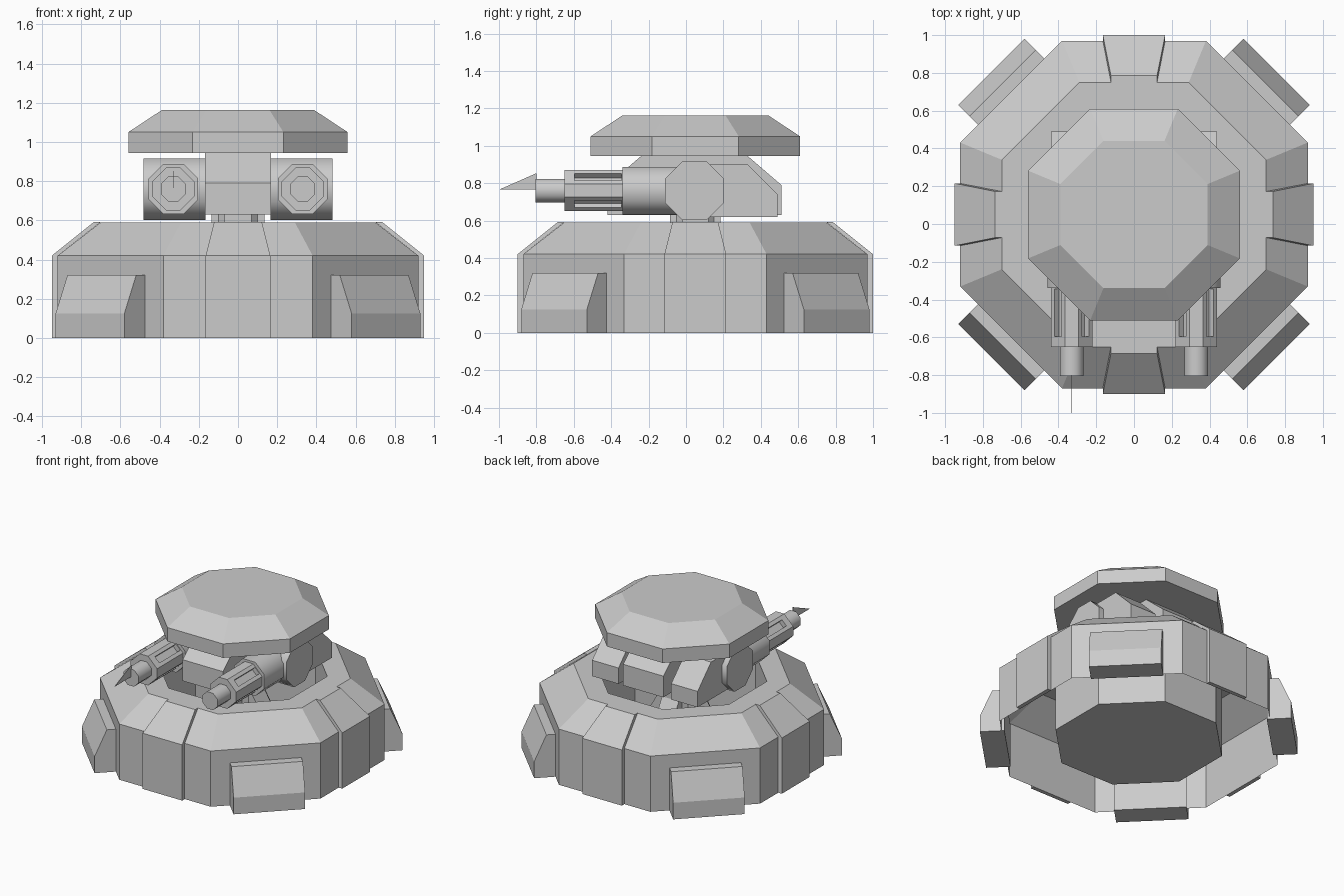
import bpy, bmesh, math
from mathutils import Matrix, Vector

if "Cube" in bpy.data.objects:
    bpy.data.objects.remove(bpy.data.objects["Cube"])

CY = 0.05           # shared centre line of the base and turret
T8 = math.tan(math.pi / 8)


def loft(name, rings, cap_start=True, cap_end=True, smooth=False):
    """Skin a list of equal-length point rings."""
    bm = bmesh.new()
    rows = [[bm.verts.new(p) for p in ring] for ring in rings]
    n = len(rows[0])
    for a, b in zip(rows, rows[1:]):
        for i in range(n):
            j = (i + 1) % n
            bm.faces.new((a[i], a[j], b[j], b[i]))
    if cap_start:
        bm.faces.new(rows[0][::-1])
    if cap_end:
        bm.faces.new(rows[-1])
    if cap_start and cap_end:
        bmesh.ops.recalc_face_normals(bm, faces=bm.faces)
    me = bpy.data.meshes.new(name)
    bm.to_mesh(me)
    bm.free()
    ob = bpy.data.objects.new(name, me)
    bpy.context.collection.objects.link(ob)
    if smooth:
        bpy.ops.object.select_all(action='DESELECT')
        ob.select_set(True)
        bpy.context.view_layer.objects.active = ob
        bpy.ops.object.shade_smooth_by_angle(angle=math.radians(50))
    return ob


def octagon(a, s=None):
    """2D octagon with apothem a and half cardinal side s."""
    s = a * T8 if s is None else s
    return [(a, -s), (a, s), (s, a), (-s, a), (-a, s), (-a, -s), (-s, -a), (s, -a)]


def oct_stack(name, profile, **kw):
    return loft(name, [[(x, y + CY, z) for x, y in octagon(a)] for a, z in profile], **kw)


def side_prism(name, profile, x0, x1, **kw):
    """Extrude a (y, z) profile along x."""
    return loft(name, [[(x, y, z) for y, z in profile] for x in (x0, x1)], **kw)


def barrel(name, sec, x, z, y0, y1, **kw):
    """Extrude an (x, z) section along y."""
    return loft(name, [[(x + u, y, z + v) for u, v in sec] for y in (y0, y1)], **kw)


def radial(name, profile, widths, angle):
    """Extrude an (outward, z) profile sideways with per-point half widths, turned about the centre."""
    ob = loft(name, [[(r, s * w, z) for (r, z), w in zip(profile, widths)] for s in (-1, 1)])
    ob.data.transform(Matrix.Translation((0, CY, 0)) @ Matrix.Rotation(angle, 4, 'Z'))
    return ob


# base shell: outer wall, sloped shoulder, rim and sunken well
oct_stack("base_shell", [(0.92, 0), (0.92, 0.42), (0.70, 0.59), (0.55, 0.59), (0.55, 0.0)],
          cap_start=False)

# raised armour panels, corner pads and pedestal legs, four of each
for k in range(4):
    a = k * math.pi / 2
    radial(f"base_panel_{k}",
           [(0.92, 0), (0.95, 0), (0.95, 0.42), (0.735, 0.592), (0.70, 0.592), (0.92, 0.42)],
           [0.165, 0.165, 0.165, 0.122, 0.122, 0.165], a)
    radial(f"corner_pad_{k}",
           [(0.90, 0), (1.068, 0), (1.068, 0.125), (0.983, 0.32), (0.90, 0.32)],
           [0.248] * 5, a + math.pi / 4)
    radial(f"pedestal_leg_{k}",
           [(0.05, 0), (0.34, 0), (0.34, 0.10), (0.135, 0.45), (0.135, 0.65), (0.05, 0.65)],
           [0.07] * 6, a)
    radial(f"leg_foot_{k}", [(0.16, 0), (0.38, 0), (0.38, 0.05), (0.16, 0.05)], [0.12] * 4, a)
oct_stack("pedestal_hub", [(0.12, 0), (0.12, 0.65)])

# turret body and octagonal roof
side_prism("turret_body", [(-0.42, 0.63), (0.51, 0.63), (0.51, 0.79), (0.33, 0.945),
                           (-0.24, 0.945), (-0.42, 0.79)], -0.168, 0.168)
oct_stack("turret_roof", [(0.56, 0.945), (0.56, 1.05), (0.39, 1.162)])

# gun on each side
GZ = 0.76
for side, s in (("left", -1), ("right", 1)):
    gx = s * 0.33
    side_prism(f"{side}_gun_drum", [(y + 0.045, z + GZ) for y, z in octagon(0.157)],
               s * 0.165, s * 0.482, smooth=True)
    side_prism(f"{side}_rear_arm", [(0.0, 0.62), (0.49, 0.62), (0.49, 0.74), (0.33, 0.90),
                                    (0.0, 0.90)], s * 0.22, s * 0.44)
    barrel(f"{side}_gun_sleeve", octagon(0.127), gx, GZ, -0.34, 0.0, smooth=True)
    barrel(f"{side}_gun_muzzle", octagon(0.063), gx, GZ, -0.805, -0.60, smooth=True)
    # slotted shroud
    shroud = barrel(f"{side}_gun_shroud", octagon(0.11, 0.035), gx, GZ, -0.65, -0.33)
    for k in range(4):
        d = math.pi / 4 + k * math.pi / 2
        c, n = math.cos(d), math.sin(d)
        sec = [(c * r - n * w, n * r + c * w)
               for r, w in ((0.07, -0.026), (0.2, -0.026), (0.2, 0.026), (0.07, 0.026))]
        cutter = barrel(f"{side}_slot_cutter_{k}", sec, gx, GZ, -0.595, -0.345)
        cutter.hide_render = True
        cutter.hide_viewport = True
        cutter.display_type = 'WIRE'
        m = shroud.modifiers.new("slot", 'BOOLEAN')
        m.operation = 'DIFFERENCE'
        m.solver = 'EXACT'
        m.object = cutter

# thin sight blade on the left muzzle
side_prism("left_sight_blade", [(-1.0, 0.765), (-0.80, 0.765), (-0.80, 0.853)], -0.332, -0.328)
